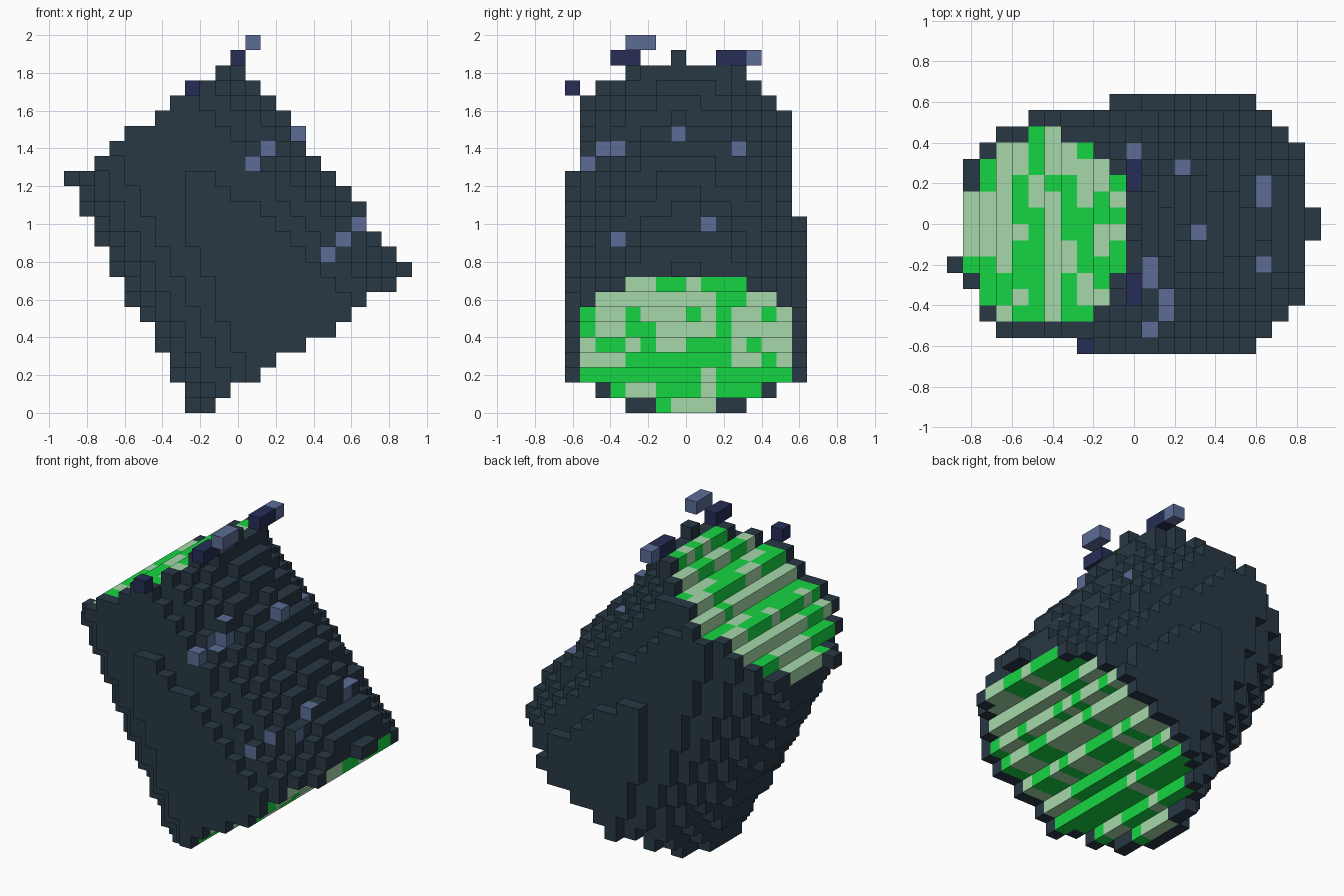
import bpy, bmesh, math
from mathutils import Vector

if "Cube" in bpy.data.objects:
    bpy.data.objects.remove(bpy.data.objects["Cube"], do_unlink=True)

S = 0.08                                   # voxel size
TILT = math.radians(34)
C, N = math.cos(TILT), math.sin(TILT)
U0, U1 = 0.1, 1.541                        # lower and upper end along the tilted axis


def make_material(name, rgb):
    m = bpy.data.materials.new(name)
    m.use_nodes = True
    m.diffuse_color = (*rgb, 1)
    m.node_tree.nodes["Principled BSDF"].inputs["Base Color"].default_value = (*rgb, 1)
    return m


MATS = {
    "dark": make_material("dark slate", (0.021, 0.040, 0.058)),
    "green": make_material("bright green", (0.008, 0.660, 0.055)),
    "pale": make_material("pale green", (0.380, 0.690, 0.400)),
    "blue": make_material("slate blue", (0.106, 0.150, 0.300)),
    "navy": make_material("navy", (0.020, 0.027, 0.093)),
}

# Pale spans across each stripe of the discs, in voxels; the rest is green
TOP_PALE = {
    -10: [(-2, 4)], -9: [(-2, 2)], -8: [(-6, -5), (-3, 5)],
    -7: [(-5, -4), (-1, 0), (3, 5)], -6: [(1, 3)], -5: [(-6, 2), (3, 6)],
    -4: [(-3, -1), (3, 5)], -3: [(-5, -3), (1, 4)],
    -2: [(-5, -4), (-2, 0), (2, 4)], -1: [(-1, 0), (1, 2)],
}
BOTTOM_PALE = {
    0: [(-1, 2)], 1: [(-4, -2), (1, 2), (5, 6)], 2: [(1, 2)],
    3: [(-7, -4), (3, 5), (6, 7)], 4: [(-7, -6), (-4, -3), (-2, 0), (3, 4), (5, 7)],
    5: [(-6, -4), (-2, 2), (3, 7)], 6: [(-6, -4), (-3, 0), (1, 2), (3, 5), (6, 7)],
    7: [(-6, 2), (4, 6)], 8: [(-5, -2), (0, 1)],
}


def key(x, y, z):
    """Grid cell holding a point."""
    return (round(x / S), math.floor(y / S), math.floor(z / S))


def centre(c):
    return Vector((c[0] * S, (c[1] + 0.5) * S, (c[2] + 0.5) * S))


def axis_coords(c):
    """Distance along the tilted axis and radius from it."""
    p = centre(c)
    u = -N * p.x + C * p.z
    return u, math.hypot(C * p.x + N * p.z - 0.488, p.y + 0.018 * (u - 0.1))


def in_drum(c):
    u, r = axis_coords(c)
    in_length = U0 <= u <= U1 or (c[0], c[2]) == (6, 5)
    return in_length and r <= min(0.703 - 0.1015 * u, 0.6765)


def step(c, axis, sign):
    n = list(c)
    n[axis] += sign
    return tuple(n)


def stripe_colour(spans, j):
    return "pale" if any(a <= j < b for a, b in spans) else "green"


# Tapered tilted drum, plus a few loose rim voxels
drum = {(i, j, k) for i in range(-10, 12) for j in range(-8, 8) for k in range(25)
        if in_drum((i, j, k))}
drum |= {key(*p) for p in [(-0.88, -0.2, 1.24), (0, -0.04, 1.88),
                           (0, 0.2, 1.8), (0.32, -0.04, 1.48)]}

# Striped discs inside the dark rims at both ends
cells = {}
for c in drum:
    u, r = axis_coords(c)
    i, j, k = c

    def rimmed(sx):
        """Covered on the sides and away from the end."""
        return all(step(c, a, s) in drum for a, s in ((1, -1), (1, 1), (0, sx), (2, -sx)))

    cells[c] = ("drum_body", "dark")
    if u + C * S > U1 and r < 0.51 and rimmed(1):
        cells[c] = ("top_disc", stripe_colour(TOP_PALE.get(i, []), j))
    elif u - C * S < U0 and r < 0.624 and rimmed(-1):
        cells[c] = ("bottom_disc", stripe_colour(BOTTOM_PALE.get(k, []), j))

# Flecks painted on single faces: axis, sign, and the two other coordinates
flecks = {
    (1, -1): [(0.32, 1.48), (0.16, 1.4), (0.08, 1.32), (0.64, 1.0), (0.56, 0.92),
              (0.48, 0.84)],
    (0, 1): [(-0.04, 1.48), (-0.36, 1.4), (-0.44, 1.4), (0.28, 1.4), (-0.52, 1.32),
             (0.12, 1.0), (-0.36, 0.92)],
    (2, 1): [(0.24, 0.28), (0.32, -0.04), (0.08, -0.52), (0.16, -0.36), (0.16, -0.44),
             (0.64, 0.12), (0.64, 0.2), (0.64, -0.2)],
}
painted = set()
for (axis, sign), spots in flecks.items():
    for spot in spots:
        point = list(spot)
        point.insert(axis, 0)
        target = key(*point)
        line = [c for c in drum if all(c[a] == target[a] for a in range(3) if a != axis)]
        if line:
            painted.add((max(line, key=lambda c: sign * c[axis]), axis, sign))

# Loose voxels floating over the upper rim
floating = {
    "blue": [(0.08, -0.28, 1.96), (0.08, -0.2, 1.96), (0, 0.36, 1.88)],
    "navy": [(0, -0.36, 1.88), (0, -0.28, 1.88), (0, 0.2, 1.88), (0, 0.28, 1.88),
             (-0.24, -0.6, 1.72)],
}
for colour, points in floating.items():
    for p in points:
        cells[key(*p)] = ("floating_voxels", colour)


def build_part(name):
    """Mesh of the exposed voxel faces of one part."""
    bm = bmesh.new()
    colours = sorted({c for n, c in cells.values() if n == name})
    if name == "drum_body":
        colours.append("blue")
    for cell, (part, colour) in cells.items():
        if part != name:
            continue
        for axis in range(3):
            for sign in (-1, 1):
                if step(cell, axis, sign) in cells:
                    continue
                n, a, b = Vector(), Vector(), Vector()
                n[axis] = sign * S / 2
                a[(axis + 1) % 3] = S / 2
                b[(axis + 2) % 3] = sign * S / 2
                o = centre(cell) + n
                f = bm.faces.new([bm.verts.new(q) for q in
                                  (o - a - b, o + a - b, o + a + b, o - a + b)])
                fleck = part == "drum_body" and (cell, axis, sign) in painted
                f.material_index = colours.index("blue" if fleck else colour)
    bmesh.ops.remove_doubles(bm, verts=bm.verts, dist=0.001)
    me = bpy.data.meshes.new(name)
    bm.to_mesh(me)
    bm.free()
    for c in colours:
        me.materials.append(MATS[c])
    bpy.context.collection.objects.link(bpy.data.objects.new(name, me))


for part_name in ("drum_body", "top_disc", "bottom_disc", "floating_voxels"):
    build_part(part_name)
